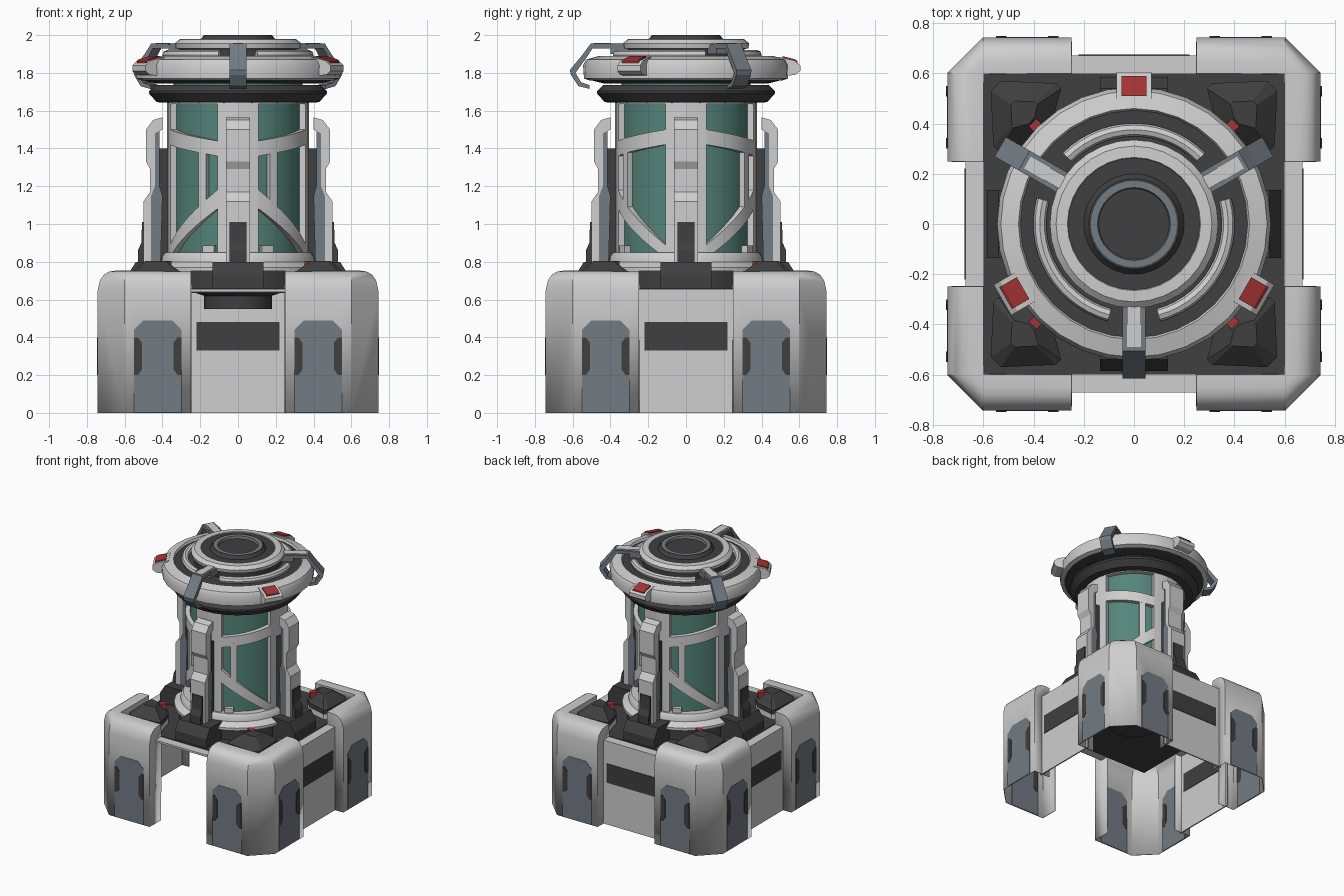
import bpy, bmesh, math
from mathutils import Matrix, Vector

if "Cube" in bpy.data.objects:
    bpy.data.objects.remove(bpy.data.objects["Cube"])

def mat(name, c):
    m = bpy.data.materials.new(name)
    m.diffuse_color = (*c, 1)
    m.use_nodes = True
    m.node_tree.nodes["Principled BSDF"].inputs["Base Color"].default_value = m.diffuse_color
    return m

LIGHT = mat("light_grey", (0.62, 0.62, 0.62))
SLATE = mat("slate_grey", (0.17, 0.20, 0.23))
DARK = mat("dark_grey", (0.05, 0.05, 0.05))
TEAL = mat("teal_glass", (0.09, 0.235, 0.20))
RED = mat("red_lamp", (0.38, 0.035, 0.035))

def finish(name, bm, m, smooth=True, merge=True):
    if merge:
        bmesh.ops.remove_doubles(bm, verts=bm.verts, dist=1e-5)
    bmesh.ops.recalc_face_normals(bm, faces=bm.faces)
    me = bpy.data.meshes.new(name)
    bm.to_mesh(me)
    bm.free()
    me.materials.append(m)
    o = bpy.data.objects.new(name, me)
    bpy.context.collection.objects.link(o)
    if smooth:
        bpy.ops.object.select_all(action='DESELECT')
        o.select_set(True)
        bpy.context.view_layer.objects.active = o
        bpy.ops.object.shade_smooth_by_angle(angle=math.radians(32))
    return o

def prism(name, pts, y0, y1, m, deg=0):
    """Outline in local x/z, extruded along local y, turned about z."""
    bm = bmesh.new()
    R = Matrix.Rotation(math.radians(deg), 4, 'Z')
    a = [bm.verts.new(R @ Vector((p[0], y0, p[1]))) for p in pts]
    b = [bm.verts.new(R @ Vector((p[0], y1, p[1]))) for p in pts]
    n = len(pts)
    bm.faces.new(a)
    bm.faces.new(b[::-1])
    for i in range(n):
        bm.faces.new((a[i], b[i], b[(i + 1) % n], a[(i + 1) % n]))
    return finish(name, bm, m, False)

def rect(x0, x1, z0, z1):
    return [(x0, z0), (x1, z0), (x1, z1), (x0, z1)]

def lathe(name, prof, m, seg=32, a0=0, a1=360, closed=False):
    """Turn an r/z profile about z; closed profiles may sweep part of a circle."""
    bm = bmesh.new()
    full = a1 - a0 == 360
    rings = []
    for i in range(seg + 1):
        a = math.radians(a0 + (a1 - a0) * i / seg)
        rings.append([bm.verts.new((r * math.cos(a), r * math.sin(a), z)) for r, z in prof])
    n = len(prof)
    for i in range(seg):
        for j in range(n if closed else n - 1):
            k = (j + 1) % n
            bm.faces.new((rings[i][j], rings[i + 1][j], rings[i + 1][k], rings[i][k]))
    if not full:
        bm.faces.new(rings[0])
        bm.faces.new(rings[-1][::-1])
    bmesh.ops.dissolve_degenerate(bm, dist=1e-5, edges=bm.edges)
    return finish(name, bm, m)

# Corner posts: bevelled shells, open below, with a lip around the deck
outer = [(.25, .74), (.60, .74), (.74, .60), (.74, .25)]
inner = [(.25, .60), (.60, .60), (.60, .60), (.60, .25)]
levels = [(0, 0), (.65, 0), (.70, .08), (.73, .23), (.745, .42), (.75, .65), (.75, 1), (.65, 1)]
for sx in (1, -1):
    for sy in (1, -1):
        bm = bmesh.new()
        g = [[bm.verts.new((sx * (o[0] + (i[0] - o[0]) * t), sy * (o[1] + (i[1] - o[1]) * t), z))
              for o, i in zip(outer, inner)] for z, t in levels]
        for r0, r1 in zip(g, g[1:]):
            for j in range(3):
                bm.faces.new((r0[j], r0[j + 1], r1[j + 1], r1[j]))
        for j in (0, 3):
            foot = bm.verts.new((sx * inner[j][0], sy * inner[j][1], 0))
            bm.faces.new([r[j] for r in g] + [foot])
        bmesh.ops.dissolve_degenerate(bm, dist=1e-5, edges=bm.edges)
        post = finish("corner_post", bm, LIGHT)
        sol = post.modifiers.new("skin", 'SOLIDIFY')
        sol.thickness = .006
        sol.offset = 0

# Side walls, post panels, deck edges
for k in range(4):
    d = k * 90
    for s in (1, -1):
        win = [(.30, .002), (.55, .002), (.55, .44), (.50, .49), (.35, .49), (.30, .44)]
        prism("post_panel", [(s * x, z) for x, z in win], .735, .745, SLATE, d)
        for e, t in ((.30, 1), (.55, -1)):
            slot = [(e, .20), (e + t * .02, .20), (e + t * .042, .23),
                    (e + t * .042, .37), (e + t * .02, .40), (e, .40)]
            prism("post_slot", [(s * x, z) for x, z in slot], .734, .7475, DARK, d)
    prism("deck_edge", rect(-.25, .25, .64, .655), .60, .67, LIGHT, d)
    if k != 2:  # the front is open
        prism("side_wall", rect(-.27, .27, 0, .65), .66, .67, LIGHT, d)
        prism("wall_stripe", rect(-.22, .22, .33, .48), .656, .674, DARK, d)

# Deck and hub beneath it
prism("deck", rect(-.6, .6, .635, .66), -.6, .6, DARK)
lathe("under_hub", [(0, .55), (.18, .55), (.18, .62), (.24, .64)], DARK, 16)

# Corner vents on the deck
base = [(.29, .54), (.31, .56), (.53, .57), (.57, .53), (.56, .31), (.54, .29), (.39, .33), (.33, .39)]
def frustum(name, s0, z0, s1, z1, m, sx, sy):
    bm = bmesh.new()
    rows = [[bm.verts.new((sx * (.44 + (x - .44) * s), sy * (.44 + (y - .44) * s), z)) for x, y in base]
            for s, z in ((s0, z0), (s1, z1))]
    n = len(base)
    bm.faces.new(rows[0])
    bm.faces.new(rows[1])
    for i in range(n):
        k = (i + 1) % n
        bm.faces.new((rows[0][i], rows[0][k], rows[1][k], rows[1][i]))
    finish(name, bm, m, False)
for sx in (1, -1):
    for sy in (1, -1):
        frustum("vent_base", 1, .66, .98, .70, LIGHT, sx, sy)
        frustum("vent_skirt", 1, .70, 1, .735, DARK, sx, sy)
        frustum("vent_hood", 1, .735, .38, .805, DARK, sx, sy)
        ang = math.degrees(math.atan2(sy, sx))
        prism("vent_lamp", rect(.52, .57, .76, .803), -.022, .022, RED, ang)

# Tank: foot, glass, collar
lathe("tank_foot", [(.42, .655), (.42, .76)], DARK)
lathe("tank_foot_ring", [(.34, .85), (.39, .85), (.405, .83), (.41, .80), (.455, .77), (.455, .75), (.40, .75)], LIGHT)
lathe("tank_glass", [(.342, .80), (.342, 1.78)], TEAL)
lathe("tank_collar", [(.34, 1.64), (.43, 1.645), (.47, 1.69), (.47, 1.705), (.44, 1.735), (.34, 1.735)], DARK)

# Cage: curved struts as (angle, low, high) to (angle, low, high), mirrored to four quarters
struts = [((0, .80, 1.65), (17, .80, 1.65)), ((73, .80, 1.65), (90, .80, 1.65)),
          ((17, 1.36, 1.44), (73, 1.42, 1.50)), ((27, 1.08, 1.40), (34, 1.06, 1.40)),
          ((17, 1.08, 1.18), (73, .82, .89)), ((20, .83, .885), (30, .83, .885)),
          ((17, 1.635, 1.65), (73, 1.635, 1.65))]
bm = bmesh.new()
for sx in (1, -1):
    for sy in (1, -1):
        for (a0, l0, h0), (a1, l1, h1) in struts:
            n = max(2, round((a1 - a0) / 7))
            cols = []
            for i in range(n + 1):
                t = i / n
                a = math.radians(a0 + (a1 - a0) * t)
                lo, hi = l0 + (l1 - l0) * t, h0 + (h1 - h0) * t
                cols.append([bm.verts.new((sx * r * math.sin(a), sy * r * math.cos(a), z))
                             for r, z in ((.338, lo), (.375, lo), (.375, hi), (.338, hi))])
            for c, e in zip(cols, cols[1:]):
                for j in range(4):
                    k = (j + 1) % 4
                    bm.faces.new((c[j], e[j], e[k], c[k]))
            bm.faces.new(cols[0])
            bm.faces.new(cols[-1])
finish("tank_cage", bm, LIGHT, merge=False)

# Four upright arms with mounts
arm = [(.40, 1.565), (.45, 1.55), (.487, 1.50), (.487, 1.33), (.465, 1.29), (.465, 1.17), (.50, 1.12),
       (.50, .79), (.46, .79), (.46, 1.15), (.44, 1.20), (.44, 1.48), (.40, 1.50)]
spine = [(.44, 1.50), (.44, 1.20), (.46, 1.15), (.46, .78), (.41, .78), (.40, 1.15), (.415, 1.20), (.415, 1.50)]
mount = [(.36, .66), (.585, .66), (.585, .73), (.54, .80), (.36, .80)]
for k in range(4):
    d = k * 90
    prism("arm_shell", arm, -.063, .063, LIGHT, d)
    prism("arm_spine", spine, -.06, .06, SLATE, d)
    prism("arm_backing", rect(.365, .415, .80, 1.40), -.05, .05, DARK, d)
    prism("arm_mount", mount, -.135, .135, DARK, d)
    prism("arm_cover", [(.45, .77), (.53, .77), (.53, .86), (.512, .90), (.508, 1.01), (.45, 1.01)],
          -.045, .045, DARK, d)

# Lid: underside, rim, stacked discs
lathe("lid_underside", [(.34, 1.75), (.44, 1.745), (.52, 1.765)], DARK)
lathe("lid_rim", [(.51, 1.76), (.54, 1.77), (.545, 1.84), (.53, 1.87), (.46, 1.89), (.45, 1.87)], LIGHT)
lathe("lid_plate", [(.46, 1.875), (.31, 1.875), (.31, 1.93)], DARK)
lathe("lid_disc", [(.30, 1.925), (.33, 1.93), (.335, 1.955), (.31, 1.978), (.265, 1.98), (.26, 1.97)], LIGHT)
lathe("lid_centre", [(.27, 1.975), (.20, 1.975), (.18, 2.0), (.172, 2.0)], DARK)
lathe("lid_hub_ring", [(.174, 2.0), (.145, 2.0), (.14, 1.98)], SLATE)
lathe("lid_hub", [(.142, 1.982), (0, 1.982)], DARK)
tube = [(.375 + .026 * math.cos(math.radians(45 * i)), 1.895 + .026 * math.sin(math.radians(45 * i)))
        for i in range(8)]
clip = [(.40, 1.955), (.505, 1.955), (.545, 1.90), (.615, 1.815), (.61, 1.79), (.57, 1.73), (.51, 1.715),
        (.51, 1.735), (.555, 1.75), (.585, 1.80), (.52, 1.89), (.495, 1.93), (.40, 1.93)]
for k in range(3):
    d = 30 + 120 * k
    lathe("lid_tube", tube, LIGHT, 14, d + 15, d + 105, True)
    prism("lid_clip", clip, -.045, .045, SLATE, d)
    prism("clip_root", rect(.30, .40, 1.90, 1.95), -.045, .045, SLATE, d)
    prism("clip_inlay", rect(.30, .49, 1.95, 1.959), -.027, .027, LIGHT, d)
    # warning lamps between the clips
    e = d + 60
    prism("lamp_box", [(.49, 1.78), (.58, 1.79), (.605, 1.81), (.605, 1.84), (.575, 1.865), (.49, 1.885)],
          -.07, .07, LIGHT, e)
    prism("lamp_lens", [(.51, 1.87), (.575, 1.86), (.59, 1.853), (.59, 1.862), (.578, 1.872), (.51, 1.889)],
          -.05, .05, RED, e)
